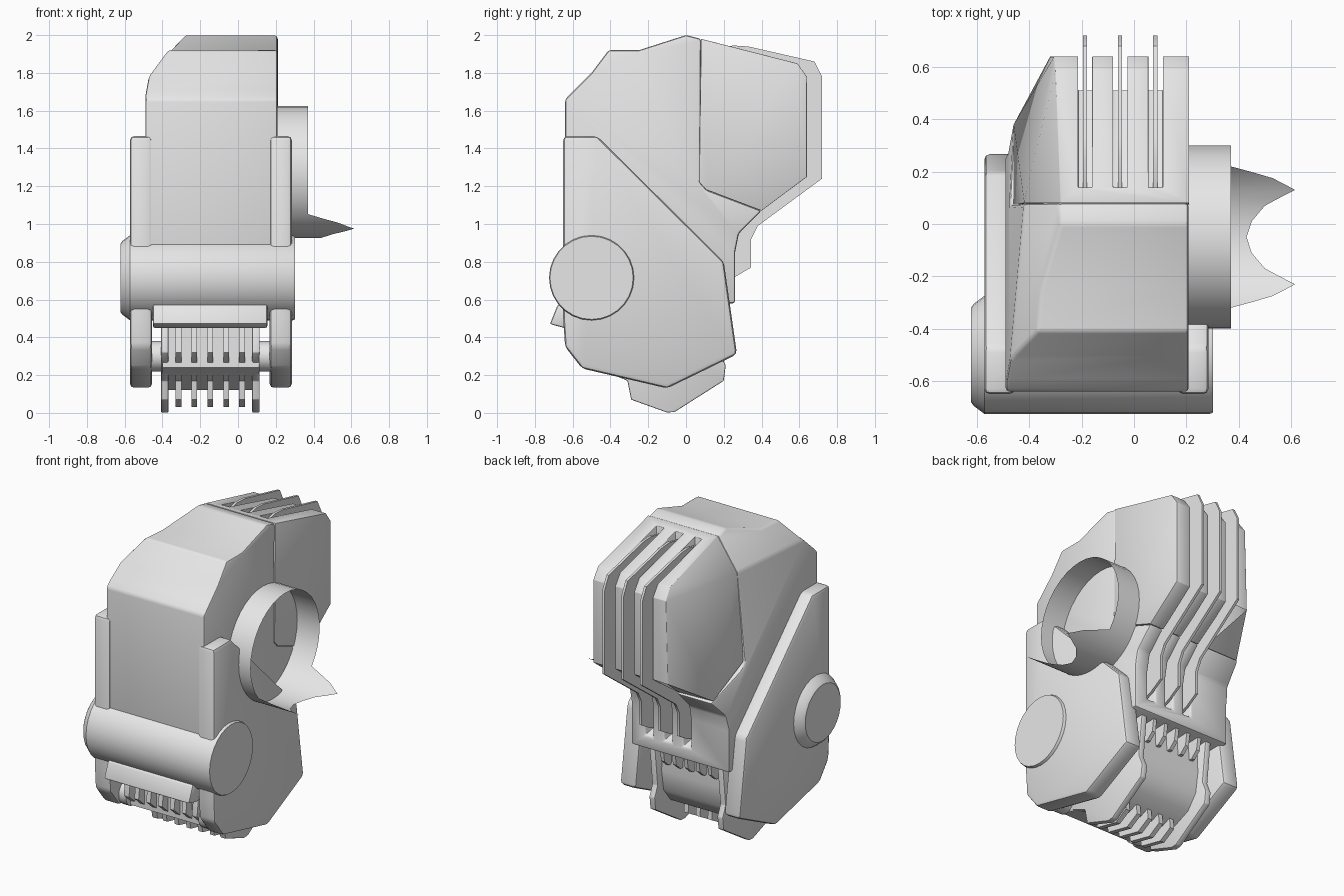
import bpy, bmesh, math
from mathutils import Vector

if "Cube" in bpy.data.objects:
    bpy.data.objects.remove(bpy.data.objects["Cube"])

grey = bpy.data.materials.new("plain_grey")
grey.diffuse_color = (0.8, 0.8, 0.8, 1)
grey.use_nodes = True
grey.node_tree.nodes["Principled BSDF"].inputs["Base Color"].default_value = grey.diffuse_color


def add_object(name, bm):
    bmesh.ops.recalc_face_normals(bm, faces=bm.faces[:])
    mesh = bpy.data.meshes.new(name)
    bm.to_mesh(mesh)
    bm.free()
    mesh.materials.append(grey)
    ob = bpy.data.objects.new(name, mesh)
    bpy.context.collection.objects.link(ob)
    return ob


def finish(ob, bevel=0.0, segments=2):
    """Round the edges, apply modifiers and smooth by angle."""
    if bevel:
        m = ob.modifiers.new("edge_rounding", 'BEVEL')
        m.width, m.segments, m.limit_method = bevel, segments, 'ANGLE'
        m.angle_limit = math.radians(28)
    bpy.ops.object.select_all(action='DESELECT')
    ob.select_set(True)
    bpy.context.view_layer.objects.active = ob
    bpy.ops.object.convert(target='MESH')
    bpy.ops.object.shade_smooth_by_angle(angle=math.radians(35))
    return ob


def prism(profile, x0, x1):
    """Extrude a (y, z) outline along x."""
    bm = bmesh.new()
    face = bm.faces.new([bm.verts.new((x0, y, z)) for y, z in profile])
    out = bmesh.ops.extrude_face_region(bm, geom=[face])
    verts = [v for v in out['geom'] if isinstance(v, bmesh.types.BMVert)]
    bmesh.ops.translate(bm, verts=verts, vec=(x1 - x0, 0, 0))
    return bm


def part(name, profile, x0, x1, bevel=0.0, segments=2):
    return finish(add_object(name, prism(profile, x0, x1)), bevel, segments)


def slice_left(bm, p1, p2, p3):
    """Cut off what lies left of the plane through three points and close the cut."""
    p1, p2, p3 = Vector(p1), Vector(p2), Vector(p3)
    n = (p2 - p1).cross(p3 - p1).normalized()
    if n.x > 0:
        n = -n
    geom = bm.verts[:] + bm.edges[:] + bm.faces[:]
    cut = bmesh.ops.bisect_plane(bm, geom=geom, plane_co=p1, plane_no=n,
                                 clear_outer=True)['geom_cut']
    edges = [e for e in cut if isinstance(e, bmesh.types.BMEdge) and e.is_boundary]
    bmesh.ops.edgeloop_fill(bm, edges=edges)
    bmesh.ops.remove_doubles(bm, verts=bm.verts[:], dist=0.012)


def turned(name, rings, cy, cz, sides=28):
    """Solid of (x, radius) rings around an axis parallel to x."""
    bm = bmesh.new()
    loops = []
    for x, r in rings:
        loops.append([bm.verts.new((x, cy + r * math.sin(math.tau * i / sides),
                                    cz + r * math.cos(math.tau * i / sides)))
                      for i in range(sides)])
    for a, b in zip(loops, loops[1:]):
        for i in range(sides):
            j = (i + 1) % sides
            bm.faces.new((a[i], a[j], b[j], b[i]))
    bm.faces.new(loops[0])
    bm.faces.new(loops[-1])
    return finish(add_object(name, bm))


# Front housing: tapered left wall and roof chamfer
seam_top = (-0.42, 0.08, 1.78)
bm = prism([(-0.64, 0.55), (-0.64, 1.66), (-0.59, 1.71), (-0.5, 1.8), (-0.41, 1.92),
            (-0.25, 1.92), (0, 2.0), (0.08, 1.98), (0.075, 1.22), (0.11, 1.18), (0.4, 1.07),
            (0.28, 0.95), (0.26, 0.85), (0.26, 0.58)], -0.49, 0.209)
slice_left(bm, (-0.49, -0.6, 1.68), seam_top, (-0.46, 0.38, 1.07))
slice_left(bm, (-0.28, 0, 2.0), (-0.37, -0.41, 1.92), seam_top)
front_housing = add_object("front_housing", bm)

# Rear housing: hull of its right outline and its left corners, slanting in to the back
rear_right = [(0.08, 1.98), (0.59, 1.85), (0.64, 1.78), (0.64, 1.25), (0.4, 1.07),
              (0.11, 1.18), (0.07, 1.22)]
rear_left = [(-0.28, 0.08, 1.98), seam_top, (-0.30, 0.59, 1.85), (-0.305, 0.64, 1.78),
             (-0.32, 0.64, 1.25), (-0.46, 0.38, 1.08), (-0.46, 0.07, 1.22)]
bm = bmesh.new()
for co in [(0.211, y, z) for y, z in rear_right] + rear_left:
    bm.verts.new(co)
bmesh.ops.convex_hull(bm, input=bm.verts[:])
bmesh.ops.dissolve_limit(bm, angle_limit=math.radians(4), verts=bm.verts[:], edges=bm.edges[:])
rear_housing = add_object("rear_housing", bm)

# Three rear grooves running from the roof down the back
groove_outline = [(0.14, 2.1), (0.14, 1.91), (0.51, 1.73), (0.51, 1.29), (0.27, 1.07),
                  (0.19, 0.97), (0.17, 0.68), (0.4, 0.64), (0.9, 0.9), (0.9, 2.1)]
cutters = []
for i, (x0, x1) in enumerate([(-0.213, -0.16), (-0.08, -0.025), (0.055, 0.11)]):
    c = add_object("groove_cutter_%d" % i, prism(groove_outline, x0, x1))
    c.hide_render = True
    for body in (front_housing, rear_housing):
        m = body.modifiers.new("groove", 'BOOLEAN')
        m.operation, m.object, m.solver = 'DIFFERENCE', c, 'EXACT'
    cutters.append(c)
finish(front_housing, 0.014)
finish(rear_housing, 0.012)
for c in cutters:
    bpy.data.objects.remove(c)

# Thin cooling fins standing in the grooves
fin_outline = [(0.14, 1.92), (0.25, 1.945), (0.33, 1.94), (0.68, 1.86), (0.72, 1.78),
               (0.72, 1.24), (0.38, 0.99), (0.345, 0.92), (0.345, 0.77), (0.26, 0.72),
               (0.15, 0.68), (0.17, 0.99), (0.25, 1.09), (0.49, 1.3), (0.49, 1.72)]
for i, x in enumerate((-0.187, -0.054, 0.081)):
    part("cooling_fin_%d" % i, fin_outline, x - 0.008, x + 0.008)

# Side plates
plate_outline = [(-0.65, 1.465), (-0.47, 1.465), (0.2, 0.8), (0.27, 0.31), (-0.1, 0.13),
                 (-0.55, 0.235), (-0.64, 0.35), (-0.65, 0.5)]
part("left_side_plate", plate_outline, -0.572, -0.455, 0.022)
part("right_side_plate", plate_outline, 0.168, 0.285, 0.022)

# Cross cylinder through the plates
turned("cross_cylinder", [(-0.623, 0.18), (-0.612, 0.195), (-0.572, 0.225), (0.29, 0.225),
                          (0.302, 0.22)], -0.5, 0.715)

# Lip over the grille
part("grille_lip", [(-0.72, 0.47), (-0.68, 0.57), (-0.64, 0.585), (-0.45, 0.585), (-0.45, 0.45),
                    (-0.645, 0.45)], -0.45, 0.155, 0.01)

# Inner drum behind the grille, with a pivot knob at each end
part("inner_drum", [(-0.52, 0.56), (-0.52, 0.24), (-0.3, 0.18), (-0.1, 0.12),
                    (0.05, 0.18), (0.12, 0.27), (0.14, 0.4), (0.13, 0.6)], -0.4, 0.11)
turned("left_pivot", [(-0.46, 0.08), (-0.405, 0.08)], -0.48, 0.3, 16)
turned("right_pivot", [(0.11, 0.08), (0.175, 0.08)], -0.48, 0.3, 16)

# Grille teeth, small rear teeth and the two outer brackets
tooth = [(-0.56, 0.47), (-0.58, 0.32), (-0.5, 0.25), (-0.31, 0.17), (-0.29, 0.07),
         (-0.12, 0.03), (-0.03, 0.08), (-0.05, 0.3), (-0.3, 0.47)]
rear_tooth = [(0.08, 0.6), (0.22, 0.6), (0.205, 0.5), (0.16, 0.46), (0.08, 0.46)]
bracket = [(-0.56, 0.47), (-0.58, 0.32), (-0.5, 0.25), (-0.31, 0.17), (-0.29, 0.07),
           (-0.1, 0.002), (-0.06, 0.005), (0.2, 0.17), (0.21, 0.25), (0.18, 0.32),
           (0.21, 0.59), (-0.3, 0.59)]
for i in range(5):
    x = -0.315 + 0.084 * i
    part("grille_tooth_%d" % i, tooth, x - 0.015, x + 0.015)
    part("rear_tooth_%d" % i, rear_tooth, x - 0.012, x + 0.012)
for side, x in (("left", -0.388), ("right", 0.095)):
    part(side + "_bracket", bracket, x - 0.02, x + 0.02, 0.006)

# Open ring on the right side, with two pointed tongues along its lower rim
rim = [(0, 0.43), (10, 0.45), (20, 0.50), (31, 0.615), (40, 0.53), (50.5, 0.37), (181, 0.37)]


def rim_x(deg):
    for (a0, x0), (a1, x1) in zip(rim, rim[1:]):
        if a0 <= deg <= a1:
            return x0 + (x1 - x0) * (deg - a0) / (a1 - a0)


angles = [0, 5, 10, 15, 20, 25, 31, 35, 40, 45, 50.5] + list(range(60, 181, 10))
angles = [-a for a in reversed(angles[1:-1])] + angles
bm = bmesh.new()
pairs = []
for a in angles:
    y = -0.05 + 0.35 * math.sin(math.radians(a))
    z = 1.275 - 0.35 * math.cos(math.radians(a))
    pairs.append([bm.verts.new((x, y, z)) for x in (0.205, 0.37, max(rim_x(abs(a)), 0.37))])
for p, q in zip(pairs, pairs[1:] + pairs[:1]):
    bm.faces.new((p[0], p[1], q[1], q[0]))
    if p[2].co.x > 0.371 or q[2].co.x > 0.371:
        bm.faces.new((p[1], p[2], q[2], q[1]))
bmesh.ops.remove_doubles(bm, verts=bm.verts[:], dist=0.0005)
finish(add_object("side_ring", bm))
